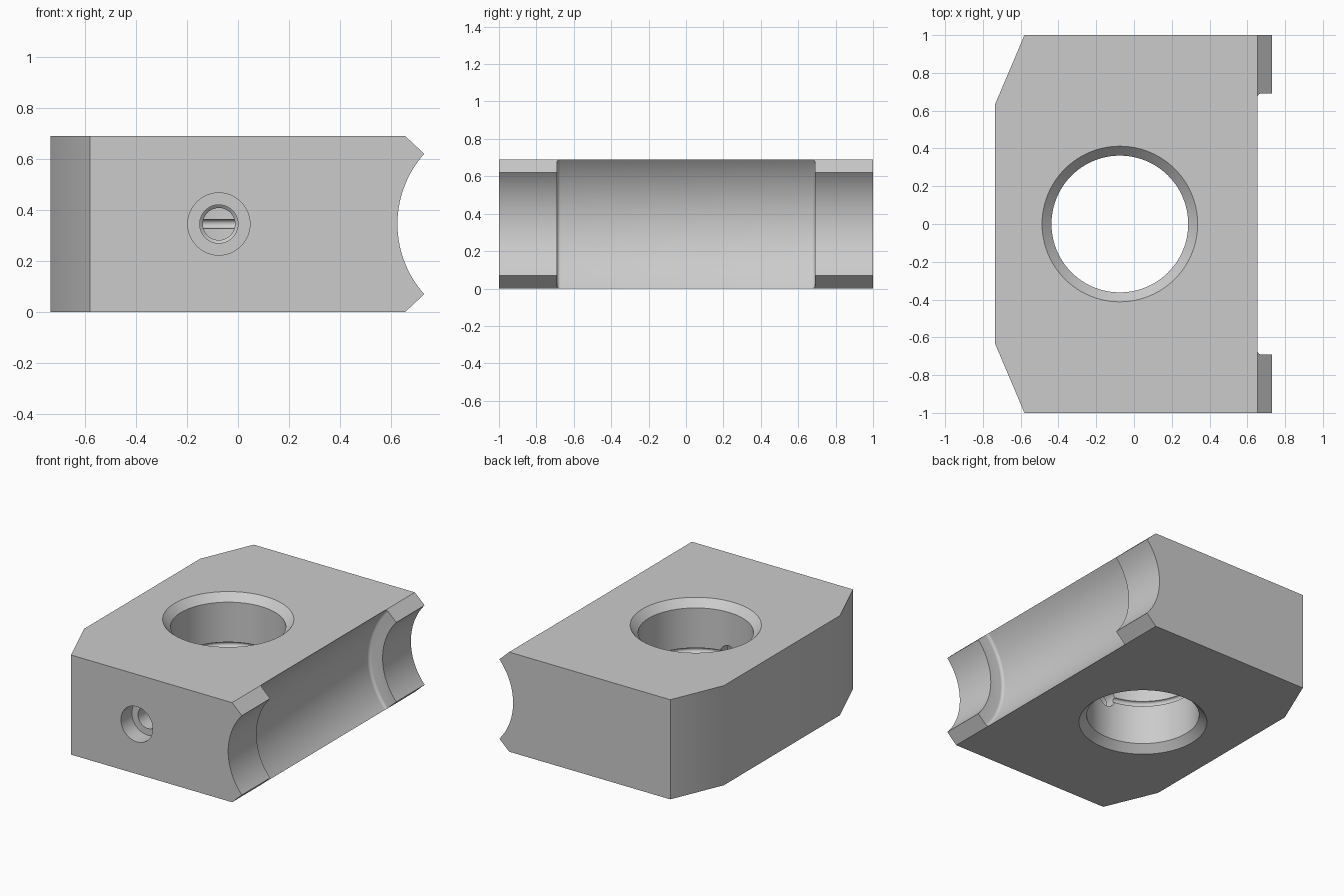
import bpy, bmesh, math
from mathutils import Matrix, Vector

if "Cube" in bpy.data.objects:
    bpy.data.objects.remove(bpy.data.objects["Cube"], do_unlink=True)

H = 0.69            # block height
MID = H / 2
BORE_X = -0.075     # axis of the vertical bore

grey = bpy.data.materials.new("plain grey")
grey.use_nodes = True
grey.diffuse_color = (0.6, 0.6, 0.6, 1)
grey.node_tree.nodes["Principled BSDF"].inputs["Base Color"].default_value = (0.6, 0.6, 0.6, 1)


def make_object(name, bm):
    bmesh.ops.recalc_face_normals(bm, faces=bm.faces)
    mesh = bpy.data.meshes.new(name)
    bm.to_mesh(mesh)
    bm.free()
    mesh.materials.append(grey)
    ob = bpy.data.objects.new(name, mesh)
    bpy.context.collection.objects.link(ob)
    return ob


def lathe(name, profile, centre, along_y=False, seg=96):
    """Solid of revolution from (radius, height) points, capped at both ends."""
    bm = bmesh.new()
    rings = [[bm.verts.new((r * math.cos(2 * math.pi * i / seg),
                            r * math.sin(2 * math.pi * i / seg), t)) for i in range(seg)]
             for r, t in profile]
    for a, b in zip(rings, rings[1:]):
        for i in range(seg):
            j = (i + 1) % seg
            bm.faces.new((a[i], a[j], b[j], b[i]))
    bm.faces.new(rings[0])
    bm.faces.new(rings[-1])
    if along_y:
        bm.transform(Matrix.Rotation(-math.pi / 2, 4, 'X'))
    bm.transform(Matrix.Translation(centre))
    ob = make_object(name, bm)
    ob.hide_render = True
    return ob


# Block with slanted left corners and bevelled right edges
bm = bmesh.new()
bmesh.ops.create_cube(bm, size=1)
bm.transform(Matrix.Translation((-0.0025, 0, MID)) @ Matrix.Diagonal((1.465, 2, H, 1)))
planes = [((-0.58, s, 0), (-0.365, s * 0.155, 0)) for s in (1, -1)]
planes += [((0.73, 0, MID + s * 0.275), (0.07, 0, s * 0.075)) for s in (1, -1)]
for co, no in planes:
    cut = bmesh.ops.bisect_plane(bm, geom=bm.verts[:] + bm.edges[:] + bm.faces[:],
                                 plane_co=Vector(co), plane_no=Vector(no).normalized(),
                                 clear_outer=True)
    edges = [e for e in cut["geom_cut"] if isinstance(e, bmesh.types.BMEdge)]
    bmesh.ops.contextual_create(bm, geom=edges)
block = make_object("clamp_block", bm)

# Vertical bore: countersunk both ends, thin round groove at mid height
bore = [(0.462, -0.05), (0.362, 0.05)]
bore += [(0.362 + 0.018 * math.sin(a), MID - 0.018 * math.cos(a))
         for a in (math.pi * i / 8 for i in range(9))]
bore += [(0.362, H - 0.05), (0.462, H + 0.05)]

# Side channel: shallow full-length arc, deeper middle with filleted ends
R, L, F = 0.516, 0.69, 0.02
arc = [math.pi / 2 * i / 5 for i in range(6)]
end = [(R - F + F * math.sin(a), L - F + F * math.cos(a)) for a in arc]
deep = [(r, -t) for r, t in end] + end[::-1]

# Front screw hole: counterbore, then stepped hole into the bore
screw = [(0.122, -1.1), (0.122, -0.88), (0.075, -0.88), (0.075, -0.45),
         (0.063, -0.44), (0.063, -0.2)]

cutters = [
    lathe("bore_cutter", bore, (BORE_X, 0, 0)),
    lathe("channel_cutter", [(0.4126, -1.2), (0.4126, 1.2)], (1.0375, 0, MID), True, 128),
    lathe("deep_channel_cutter", deep, (1.0375, 0, MID), True, 128),
    lathe("screw_hole_cutter", screw, (BORE_X, 0, MID), True, 48),
]
for c in cutters:
    mod = block.modifiers.new(c.name, 'BOOLEAN')
    mod.operation = 'DIFFERENCE'
    mod.solver = 'EXACT'
    mod.object = c

# Bake the cuts and drop the cutters
bpy.context.view_layer.update()
result = bpy.data.meshes.new_from_object(
    block.evaluated_get(bpy.context.evaluated_depsgraph_get()))
block.modifiers.clear()
block.data = result
for c in cutters:
    bpy.data.objects.remove(c, do_unlink=True)

bpy.ops.object.select_all(action='DESELECT')
block.select_set(True)
bpy.context.view_layer.objects.active = block
bpy.ops.object.shade_smooth_by_angle(angle=math.radians(30))
